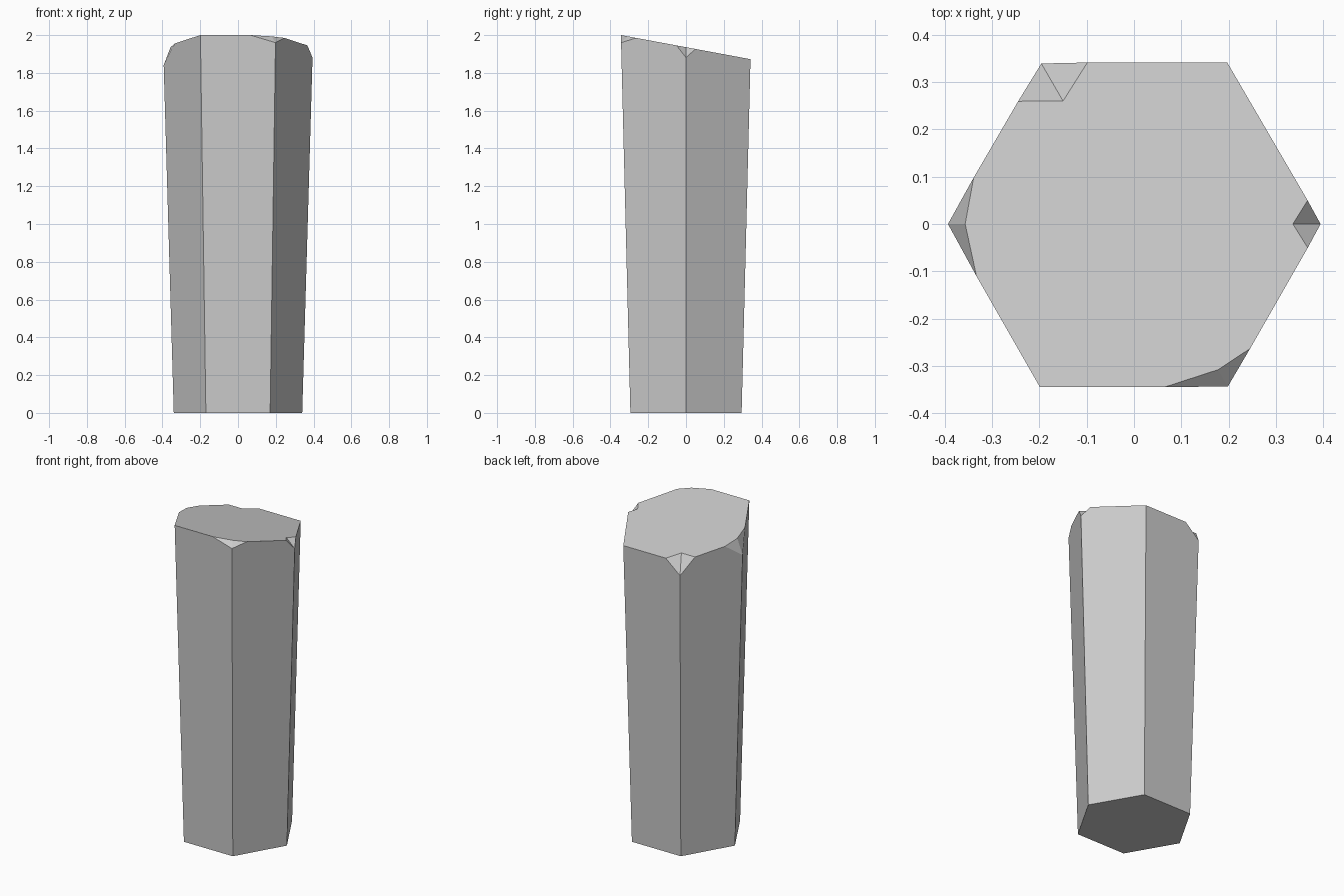
import bpy, bmesh, math
from mathutils import Vector

if "Cube" in bpy.data.objects:
    bpy.data.objects.remove(bpy.data.objects["Cube"])

R_BOTTOM, R_TOP, HEIGHT = 0.34, 0.398, 2.0


def top_z(y):
    # sloping broken top, high at the front
    return 1.936 - 0.186 * y


def edge_point(k, z):
    # point on the tapered vertical edge k at height z
    r = R_BOTTOM + (R_TOP - R_BOTTOM) * z / HEIGHT
    a = math.radians(60 * k)
    return Vector((r * math.cos(a), r * math.sin(a), z))


def top_corner(k):
    p = edge_point(k, 1.936)
    for _ in range(6):
        p = edge_point(k, top_z(p.y))
    return p


# chipped corners: fraction to previous corner, to next corner, inner x, y, drop
chips = {
    0: (0.146, 0.146, 0.336, 0.0, 0.055),
    2: (0.25, 0.24, -0.15, 0.26, 0.085),
    3: (0.287, 0.32, -0.357, 0.0, 0.095),
    5: (0.336, 0.236, 0.178, -0.308, 0.04),
}

bm = bmesh.new()
bottom = [bm.verts.new(edge_point(k, 0)) for k in range(6)]
corners = [top_corner(k) for k in range(6)]
cap, rims = [], []   # top outline, and per corner (arriving, leaving) side vertices
for k in range(6):
    c = corners[k]
    if k in chips:
        fp, fn, x, y, drop = chips[k]
        a = bm.verts.new(c.lerp(corners[k - 1], fp))
        inner = bm.verts.new((x, y, top_z(y)))
        b = bm.verts.new(c.lerp(corners[(k + 1) % 6], fn))
        apex = bm.verts.new(edge_point(k, c.z - drop))
        bm.faces.new((apex, inner, a))
        bm.faces.new((apex, b, inner))
        cap += [a, inner, b]
        rims.append(([apex, a], [b, apex]))
    else:
        v = bm.verts.new(c)
        cap.append(v)
        rims.append(([v], [v]))

# sides, top and base
for k in range(6):
    n = (k + 1) % 6
    bm.faces.new([bottom[k], bottom[n]] + rims[n][0] + rims[k][1])
bm.faces.new(cap)
bm.faces.new(bottom[::-1])
bmesh.ops.recalc_face_normals(bm, faces=bm.faces)

mesh = bpy.data.meshes.new("stone_column")
bm.to_mesh(mesh)
bm.free()
column = bpy.data.objects.new("stone_column", mesh)
bpy.context.collection.objects.link(column)
